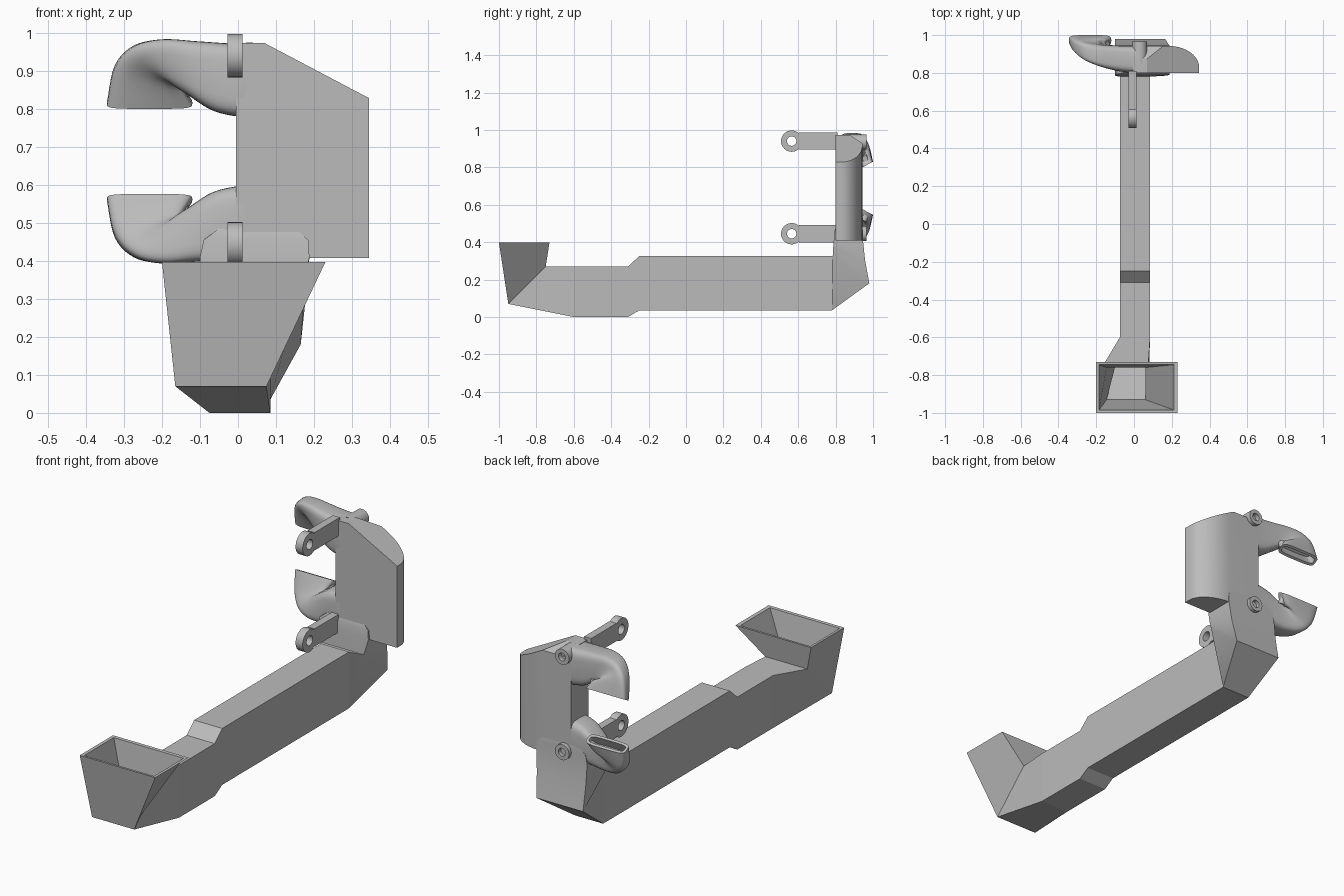
import bpy, bmesh, math
from mathutils import Vector as V

old = bpy.data.objects.get("Cube")
if old:
    bpy.data.objects.remove(old)

grey = bpy.data.materials.new("plain grey")
grey.use_nodes = True
grey.diffuse_color = (0.5, 0.5, 0.5, 1)
grey.node_tree.nodes["Principled BSDF"].inputs["Base Color"].default_value = (0.5, 0.5, 0.5, 1)
MID = 0.688  # height the two nozzles mirror about


def finish(name, bm, smooth=None):
    bmesh.ops.recalc_face_normals(bm, faces=bm.faces)
    mesh = bpy.data.meshes.new(name)
    bm.to_mesh(mesh)
    bm.free()
    mesh.materials.append(grey)
    ob = bpy.data.objects.new(name, mesh)
    bpy.context.collection.objects.link(ob)
    if smooth:
        bpy.ops.object.select_all(action='DESELECT')
        ob.select_set(True)
        bpy.context.view_layer.objects.active = ob
        bpy.ops.object.shade_smooth_by_angle(angle=math.radians(smooth))
    return ob


def loft(name, rings, smooth=None, closed=False):
    """Skin a list of equal point rings, capped or joined end to end."""
    bm = bmesh.new()
    rows = [[bm.verts.new(p) for p in r] for r in rings]
    pairs = list(zip(rows, rows[1:]))
    if closed:
        pairs.append((rows[-1], rows[0]))
    else:
        bm.faces.new(rows[0])
        bm.faces.new(rows[-1])
    for a, b in pairs:
        for i in range(len(a)):
            j = (i + 1) % len(a)
            bm.faces.new((a[i], a[j], b[j], b[i]))
    return finish(name, bm, smooth)


def rect(x0, x1, a, b):
    """Four corners spanning x0..x1 between side-profile points a and b (y, z)."""
    return [V((x0, *a)), V((x1, *a)), V((x1, *b)), V((x0, *b))]


def circle(x, y, z, r, axis, n=32):
    out = []
    for i in range(n):
        c, s = r * math.cos(math.tau * i / n), r * math.sin(math.tau * i / n)
        out.append(V((x, y + c, z + s)) if axis == 'x' else V((x + c, y, z + s)))
    return out


# Intake hopper and long duct, with the hollow lining first
L, R = -0.075, 0.085
loft("intake_duct", [
    rect(L + .015, R - .015, (-.4, .015), (-.4, .255)),
    rect(L + .015, R - .015, (-.6, .015), (-.6, .255)),
    rect(-.145, .06, (-.93, .085), (-.76, .26)),
    rect(-.185, .212, (-.985, .395), (-.745, .395)),
    rect(-.2, .23, (-1, .397), (-.73, .397)),
    rect(-.165, .075, (-.95, .07), (-.75, .27)),
    rect(L, R, (-.6, 0), (-.6, .27)),
    rect(L, R, (-.31, 0), (-.31, .27)),
    rect(L, R, (-.25, .035), (-.25, .325)),
    rect(L, R, (.78, .035), (.78, .325))])

# Elbow rising into the manifold
loft("duct_elbow", [
    rect(L, R, (.78, .035), (.78, .325)),
    rect(-.1, .165, (.98, .18), (.785, .33)),
    rect(-.1, .178, (.958, .3), (.787, .37)),
    rect(-.1, .188, (.946, .41), (.79, .41)),
    rect(-.09, .185, (.946, .455), (.793, .455)),
    rect(-.05, .15, (.942, .49), (.803, .485))], smooth=25)

# Manifold: rounded plan profile, top corner and rear edge cut off
plan = [(-.005, .8), (.345, .8), (.345, .83)]
for i in range(1, 11):
    t = math.radians(9 * i)
    plan.append((.18 + .165 * math.cos(t), .83 + .113 * math.sin(t)))
plan.append((-.005, .943))
bm = bmesh.new()
base = bm.faces.new([bm.verts.new((x, y, .408)) for x, y in plan])
top = bmesh.ops.extrude_face_region(bm, geom=[base])
bmesh.ops.translate(bm, vec=(0, 0, .565), verts=[g for g in top["geom"] if isinstance(g, bmesh.types.BMVert)])
for co, no in [((.07, 0, .973), (.145, 0, .275)), ((0, .875, .973), (0, .045, .068))]:
    cut = bmesh.ops.bisect_plane(bm, geom=bm.verts[:] + bm.edges[:] + bm.faces[:],
                                 plane_co=co, plane_no=no, clear_outer=True)
    bmesh.ops.holes_fill(bm, edges=[e for e in cut["geom_cut"] if isinstance(e, bmesh.types.BMEdge)])
finish("manifold", bm, smooth=25)

# Nozzle stations: outer edge (x, z), inner edge (x, z), front and rear depth, tilt of the mouth
STATIONS = [
    ((.03, .972), (.03, .78), .80, .943, 0),
    ((-.02, .972), (-.01, .781), .80, .943, 0),
    ((-.11, .978), (-.07, .797), .812, .945, 0),
    ((-.2, .983), (-.13, .835), .835, .95, 0),
    ((-.275, .965), (-.165, .86), .865, .962, .004),
    ((-.325, .91), (-.15, .86), .905, .982, .01),
    ((-.345, .815), (-.12, .815), .943, 1.0, .015)]


def station_ring(o, i, yf, yb, tilt, shrink=0.0, n=32):
    a, b = V((o[0], 0, o[1])), V((i[0], 0, i[1]))
    mid = (a + b) / 2 + V((0, (yf + yb) / 2, 0))
    u, v = (a - b) / 2, V((0, (yb - yf) / 2, tilt))
    u, v = u * (1 - shrink / u.length), v * (1 - shrink / v.length)
    ring = []
    for k in range(n):
        c, s = math.cos(math.tau * k / n), math.sin(math.tau * k / n)
        ring.append(mid + u * math.copysign(abs(c) ** .45, c) + v * math.copysign(abs(s) ** .45, s))
    return ring


def spline(rings, steps=5):
    """Catmull-Rom interpolation between rings."""
    out = []
    for k in range(len(rings) - 1):
        four = [rings[min(max(k + d, 0), len(rings) - 1)] for d in (-1, 0, 1, 2)]
        for t in (s / steps for s in range(steps)):
            out.append([(2 * b + (c - a) * t + (2 * a - 5 * b + 4 * c - d) * t * t
                         + (3 * b - a - 3 * c + d) * t ** 3) / 2 for a, b, c, d in zip(*four)])
    return out + [rings[-1]]


for side, flip in (("upper", False), ("lower", True)):
    def place(ring):
        return [V((p.x, p.y, 2 * MID - p.z)) if flip else p for p in ring]

    # Curved nozzle with a recessed slot mouth
    rings = spline([station_ring(*s) for s in STATIONS])
    lip = station_ring(*STATIONS[-1], shrink=.013)
    deep = [p + V((.004, -.022, .045)) for p in lip]
    loft(side + "_nozzle", [place(r) for r in rings + [lip, deep]], smooth=40)

    # Mounting tab: bar and pierced eye
    z = .445 if flip else .94
    loft(side + "_tab_bar", [rect(x, x, (0, 0), (0, 0)) and
                             [V((x, y, z + h)) for y, h in ((.605, -.046), (.81, -.046), (.81, .046), (.605, .046))]
                             for x in (-.028, .012)])
    loft(side + "_tab_eye", [circle(x, .565, z, r, 'x') for x, r in
                             ((-.028, .025), (-.028, .057), (.012, .057), (.012, .025))], 40, closed=True)

    # Rear screw boss with a recessed hole
    z = .445 if flip else .935
    loft(side + "_boss", [circle(.03, y, z, r, 'y') for y, r in
                          ((.85, .04), (.965, .04), (.965, .02), (.94, .02))], 40)
